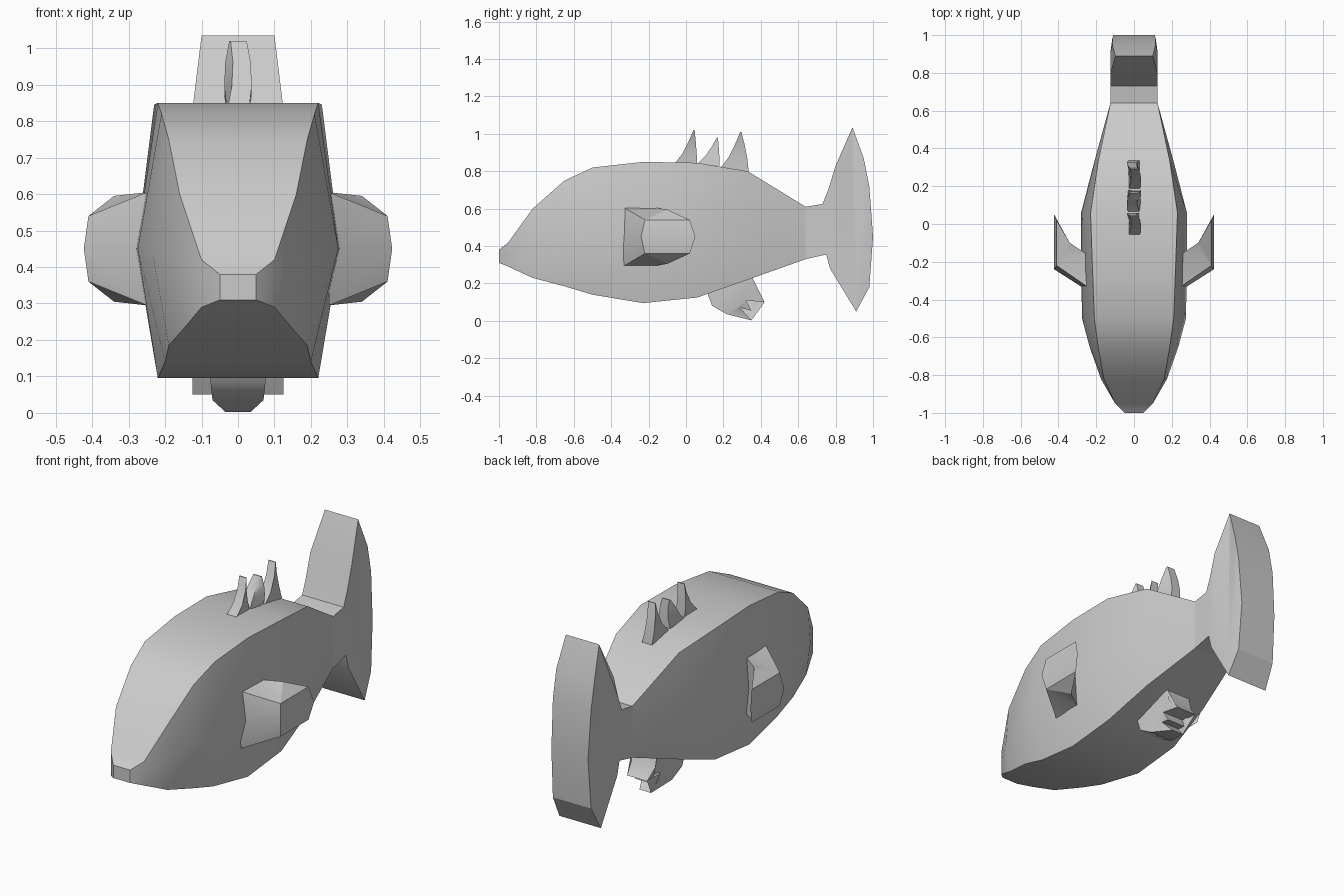
import bpy, bmesh, math

if "Cube" in bpy.data.objects:
    bpy.data.objects.remove(bpy.data.objects["Cube"], do_unlink=True)

grey = bpy.data.materials.new("plain grey")
grey.use_nodes = True
COLOUR = (0.6, 0.6, 0.6, 1)
grey.diffuse_color = COLOUR
grey.node_tree.nodes["Principled BSDF"].inputs["Base Color"].default_value = COLOUR


def finish(name, bm, angle):
    """Turn a bmesh into a shaded object."""
    bmesh.ops.recalc_face_normals(bm, faces=bm.faces)
    mesh = bpy.data.meshes.new(name)
    bm.to_mesh(mesh)
    bm.free()
    mesh.materials.append(grey)
    obj = bpy.data.objects.new(name, mesh)
    bpy.context.collection.objects.link(obj)
    bpy.ops.object.select_all(action='DESELECT')
    bpy.context.view_layer.objects.active = obj
    obj.select_set(True)
    bpy.ops.object.shade_smooth_by_angle(angle=math.radians(angle))
    return obj


def loft(name, rings, angle):
    """Skin closed rings of equal length and cap both ends."""
    bm = bmesh.new()
    loops = [[bm.verts.new(p) for p in ring] for ring in rings]
    n = len(loops[0])
    for a, b in zip(loops, loops[1:]):
        for i in range(n):
            j = (i + 1) % n
            bm.faces.new((a[i], a[j], b[j], b[i]))
    caps = [bm.faces.new(loops[0]), bm.faces.new(loops[-1])]
    bmesh.ops.triangulate(bm, faces=caps)
    return finish(name, bm, angle)


def side_plate(name, outline, angle):
    """Side outline of (y, z, half width) spanned from left to right."""
    return loft(name, [[(s * w, y, z) for y, z, w in outline] for s in (-1, 1)], angle)


# Body: stations of y, bottom/middle/top heights, bottom/middle/top half widths
stations = [
    (-1, .31, .345, .38, .05, .05, .05),
    (-.95, .29, .35, .42, .10, .10, .10),
    (-.82, .23, .41, .60, .15, .175, .16),
    (-.65, .185, .44, .75, .19, .235, .19),
    (-.5, .14, .45, .82, .20, .275, .21),
    (-.23, .095, .45, .85, .22, .28, .22),
    (.06, .125, .45, .845, .22, .28, .23),
    (.33, .22, .45, .80, .19, .21, .19),
    (.64, .33, .45, .61, .125, .125, .125),
]
loft("body", [[(-wb, y, zb), (wb, y, zb), (wm, y, zm), (wt, y, zt), (-wt, y, zt), (-wm, y, zm)]
              for y, zb, zm, zt, wb, wm, wt in stations], 35)

# Tail: broad upright block with a crescent side outline
side_plate("tail", [
    (.64, .61, .125), (.73, .625, .125), (.76, .70, .125), (.80, .83, .125),
    (.89, 1.035, .10), (.95, .87, .115), (.98, .72, .115), (1, .45, .11),
    (.98, .18, .115), (.91, .05, .125), (.77, .28, .125), (.75, .355, .125), (.64, .33, .125),
], 20)

# Pectoral fins: plan outline with half heights, lofted over three levels
plan = [(.25, -.33, .155), (.41, -.22, .09), (.41, .02, .09), (.34, -.10, .145), (.25, -.16, .155)]
for side, label in ((1, "left"), (-1, "right")):
    rings = []
    for k in (-1, 0, 1):
        ring = []
        for i, (x, y, h) in enumerate(plan):
            bulge = .013 if k == 0 and i in (1, 2) else 0
            shift = (-.02, -.02, .03, 0, 0)[i] if k == 0 else 0
            ring.append((side * (x + bulge), y + shift, .45 + k * h))
        rings.append(ring)
    loft(label + "_pectoral_fin", rings, 20)

# Dorsal spines: three backswept blades with slightly twisted tips
for i, (start, end, tip, top) in enumerate(((-.07, .06, .04, 1.02),
                                            (.05, .18, .165, .98),
                                            (.17, .335, .29, 1.01))):
    rings = []
    for t in (0, .35, .7, 1):
        front = start + (tip - start) * t ** .7
        back = end + (tip + .006 - end) * t ** 1.5
        base = .80 if i == 2 else .83
        z = base + (top - base) * t
        w = .03 - .008 * t
        twist = .012 * math.sin(t * 3) * (-1) ** i
        rings.append([(twist - w, front, z), (twist + w, front, z),
                      (w - twist, back, z), (-w - twist, back, z)])
    loft(f"dorsal_spine_{i + 1}", rings, 60)

# Ventral fin: ragged fin under the belly
side_plate("ventral_fin", [
    (.11, .16, .075), (.14, .08, .075), (.22, .035, .07), (.35, .003, .035),
    (.29, .07, .055), (.35, .055, .06), (.32, .11, .07), (.42, .10, .06),
    (.37, .16, .075), (.35, .24, .075),
], 60)
